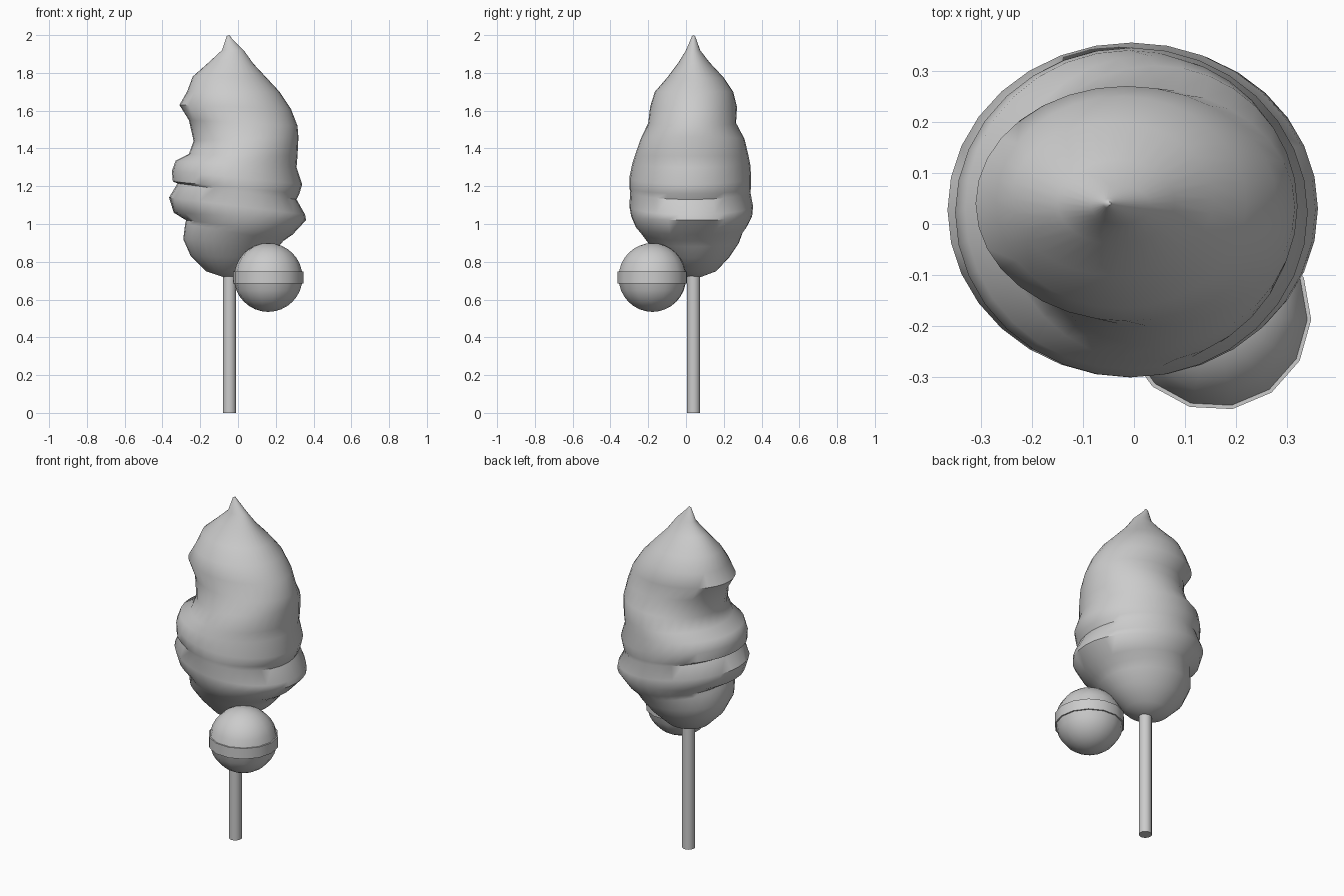
import bpy, bmesh
from math import sin, cos, pi, sqrt, radians

if "Cube" in bpy.data.objects:
    bpy.data.objects.remove(bpy.data.objects["Cube"])


def loft(name, rings, angle):
    """Skin closed rings of points into a capped, smooth-shaded object."""
    bm = bmesh.new()
    loops = [[bm.verts.new(p) for p in ring] for ring in rings]
    n = len(loops[0])
    for a, b in zip(loops, loops[1:]):
        for i in range(n):
            j = (i + 1) % n
            bm.faces.new((a[i], a[j], b[j], b[i]))
    bm.faces.new(loops[0][::-1])
    bm.faces.new(loops[-1])
    mesh = bpy.data.meshes.new(name)
    bm.to_mesh(mesh)
    bm.free()
    obj = bpy.data.objects.new(name, mesh)
    bpy.context.collection.objects.link(obj)
    bpy.ops.object.select_all(action='DESELECT')
    obj.select_set(True)
    bpy.context.view_layer.objects.active = obj
    bpy.ops.object.shade_smooth_by_angle(angle=radians(angle))
    return obj


def tilted_ring(xl, zl, xr, zr, yf, yb, n=32):
    """Ellipse through left, right, front and back extents, tilted left to right."""
    pts = []
    for i in range(n):
        c, s = cos(2 * pi * i / n), sin(2 * pi * i / n)
        pts.append(((xl + xr) / 2 + (xr - xl) / 2 * c,
                    (yf + yb) / 2 + (yb - yf) / 2 * s,
                    (zl + zr) / 2 + (zr - zl) / 2 * c))
    return pts


def circle(cx, cy, r, z, n=14):
    return [(cx + r * cos(2 * pi * i / n - 0.05),
             cy + r * sin(2 * pi * i / n - 0.05), z) for i in range(n)]


# Swirl: left x, left z, right x, right z, front y, back y
swirl = [
    (-.08, .72, -.02, .72, .01, .08),
    (-.17, .75, .07, .75, -.06, .16),
    (-.25, .83, .16, .82, -.13, .23),
    (-.29, .92, .215, .88, -.20, .28),
    (-.28, 1.00, .24, .91, -.24, .30),
    (-.275, 1.02, .29, .945, -.265, .32),
    (-.34, 1.06, .36, 1.02, -.29, .35),
    (-.365, 1.14, .355, 1.05, -.30, .355),
    (-.32, 1.215, .31, 1.13, -.295, .34),
    (-.345, 1.225, .325, 1.16, -.30, .345),
    (-.35, 1.28, .34, 1.21, -.30, .345),
    (-.33, 1.335, .31, 1.30, -.285, .34),
    (-.26, 1.37, .315, 1.36, -.27, .33),
    (-.235, 1.44, .32, 1.46, -.24, .31),
    (-.26, 1.55, .315, 1.52, -.20, .265),
    (-.31, 1.63, .28, 1.61, -.19, .27),
    (-.27, 1.70, .22, 1.70, -.165, .25),
    (-.24, 1.78, .155, 1.77, -.10, .20),
    (-.15, 1.86, .08, 1.85, -.04, .125),
    (-.085, 1.92, .03, 1.92, .0, .075),
    (-.06, 1.995, -.035, 1.985, .03, .05),
    (-.05, 2.00, -.045, 2.00, .037, .043),
]
loft("swirl", [tilted_ring(*row) for row in swirl], 45)

# Stick
loft("stick", [circle(-.045, .04, .035, z) for z in (0, .78)], 40)

# Ball with a slightly raised belt
R, ZC, BELT = .182, .717, .031
heights = [-R * cos(pi / 2 * k / 8) for k in range(9)]
low = [h for h in heights if h < -BELT - .005]
profile = [(max(sqrt(max(R * R - h * h, 0)), .004), h) for h in low]
edge = sqrt(R * R - BELT * BELT)
profile += [(edge, -BELT), (.187, -BELT)]
profile += [(r, -h) for r, h in reversed(profile)]
loft("ball", [circle(.16, -.178, r, ZC + h) for r, h in profile], 40)
